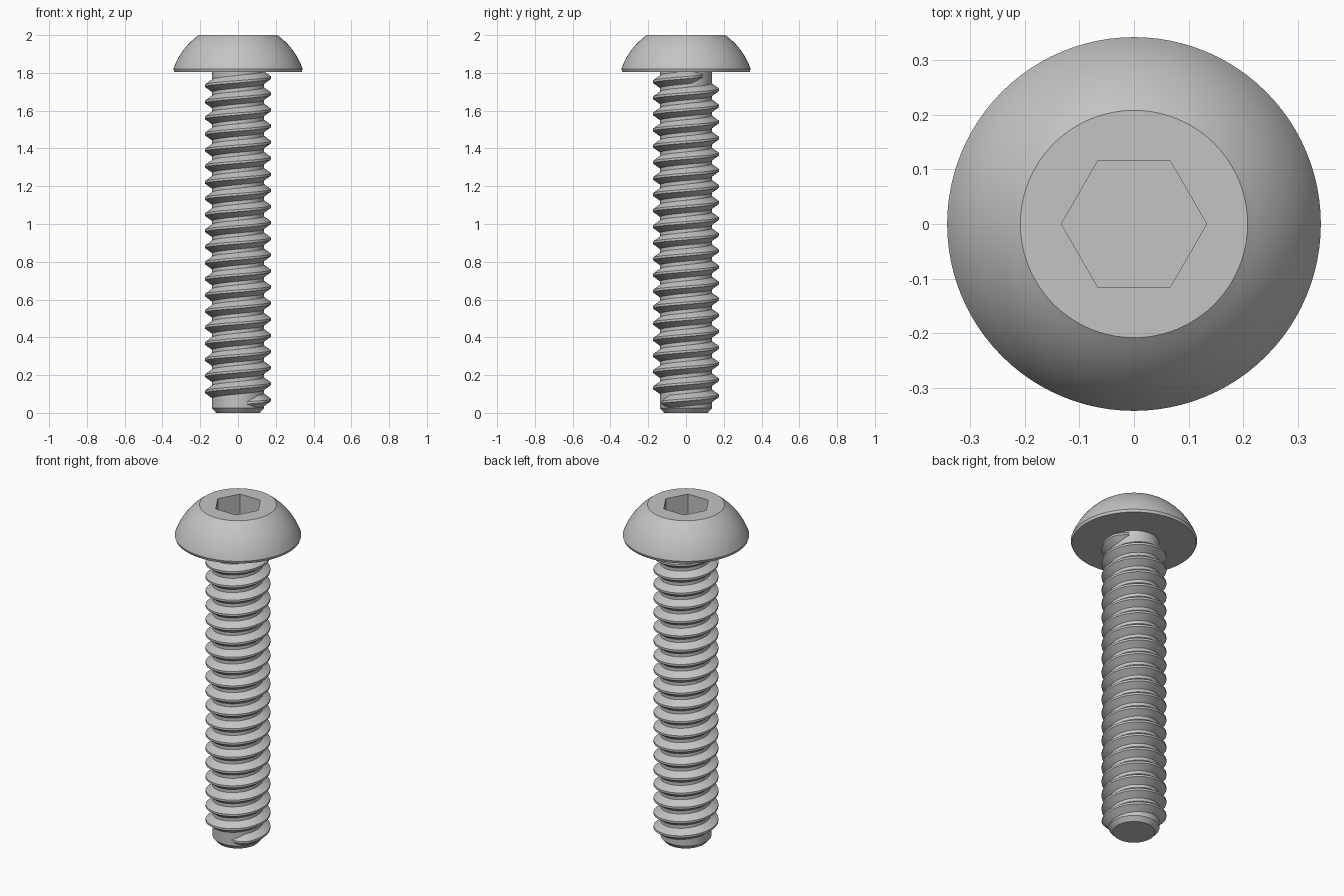
import bpy, bmesh
from math import sin, cos, pi, radians, sqrt

if "Cube" in bpy.data.objects:
    bpy.data.objects.remove(bpy.data.objects["Cube"], do_unlink=True)

SEGMENTS = 96
steel = bpy.data.materials.new("plain_steel")
steel.use_nodes = True
GREY = (0.55, 0.55, 0.55, 1)
steel.diffuse_color = GREY
steel.node_tree.nodes["Principled BSDF"].inputs["Base Color"].default_value = GREY


def finish(name, bm):
    """Turn a bmesh into a named object with the steel material."""
    bmesh.ops.recalc_face_normals(bm, faces=bm.faces)
    mesh = bpy.data.meshes.new(name)
    bm.to_mesh(mesh)
    bm.free()
    mesh.materials.append(steel)
    obj = bpy.data.objects.new(name, mesh)
    bpy.context.collection.objects.link(obj)
    return obj


def smooth(obj):
    bpy.ops.object.select_all(action="DESELECT")
    obj.select_set(True)
    bpy.context.view_layer.objects.active = obj
    bpy.ops.object.shade_smooth_by_angle(angle=radians(25))


def skin(bm, rings, closed):
    """Join neighbouring rings of vertices with quads."""
    for a, b in zip(rings, rings[1:]):
        n = len(a)
        for i in range(n if closed else n - 1):
            j = (i + 1) % n
            bm.faces.new((a[i], a[j], b[j], b[i]))
    bm.faces.new(rings[0])
    bm.faces.new(rings[-1])


def lathe(name, profile, sides=SEGMENTS):
    """Capped solid of revolution from (radius, height) points."""
    bm = bmesh.new()
    rings = [[bm.verts.new((r * cos(2 * pi * i / sides), r * sin(2 * pi * i / sides), z))
              for i in range(sides)] for r, z in profile]
    skin(bm, rings, True)
    return finish(name, bm)


# Button head: thin rim, then a spherical dome cut flat on top
HEAD_BASE, RIM_TOP = 1.805, 1.82
CENTRE, RADIUS, STEPS = 1.705, 0.361, 14
dome = []
for i in range(STEPS + 1):
    z = RIM_TOP + (2 - RIM_TOP) * i / STEPS
    dome.append((sqrt(RADIUS ** 2 - (z - CENTRE) ** 2), z))
head = lathe("button_head", [(0.337, HEAD_BASE)] + dome)

# Hexagonal socket cut into the head
cutter = lathe("socket_cutter", [(0.133, 1.875), (0.133, 2.1)], 6)
cutter.hide_render = True
cut = head.modifiers.new("socket", "BOOLEAN")
cut.operation = "DIFFERENCE"
cut.solver = "EXACT"
cut.object = cutter
bpy.context.view_layer.objects.active = head
head.select_set(True)
bpy.ops.object.modifier_apply(modifier=cut.name)
bpy.data.objects.remove(cutter, do_unlink=True)
smooth(head)

# Shank with a chamfered tip
shank = lathe("shank", [(0.115, 0), (0.137, 0.025), (0.137, 1.82)])
smooth(shank)

# Right-handed helical thread that fades out at both ends
START, TURNS, PER_TURN = radians(288), 20.32, 72
Z_LOW, Z_HIGH = 0.052, 1.785
ROOT, CREST, BASE_HALF, CREST_HALF = 0.132, 0.175, 0.037, 0.006
steps = int(TURNS * PER_TURN)
bm = bmesh.new()
rings = []
for i in range(steps + 1):
    angle = START + TURNS * 2 * pi * i / steps
    mid = Z_LOW + (Z_HIGH - Z_LOW) * i / steps
    grow = min(1, (min(i, steps - i) + 0.5) / 7)
    crest = ROOT + (CREST - ROOT) * grow
    half = CREST_HALF + (BASE_HALF - CREST_HALF) * grow
    section = [(ROOT, -half), (crest, -CREST_HALF), (crest, CREST_HALF), (ROOT, half)]
    rings.append([bm.verts.new((r * cos(angle), r * sin(angle), mid + dz))
                  for r, dz in section])
skin(bm, rings, True)
smooth(finish("thread", bm))
